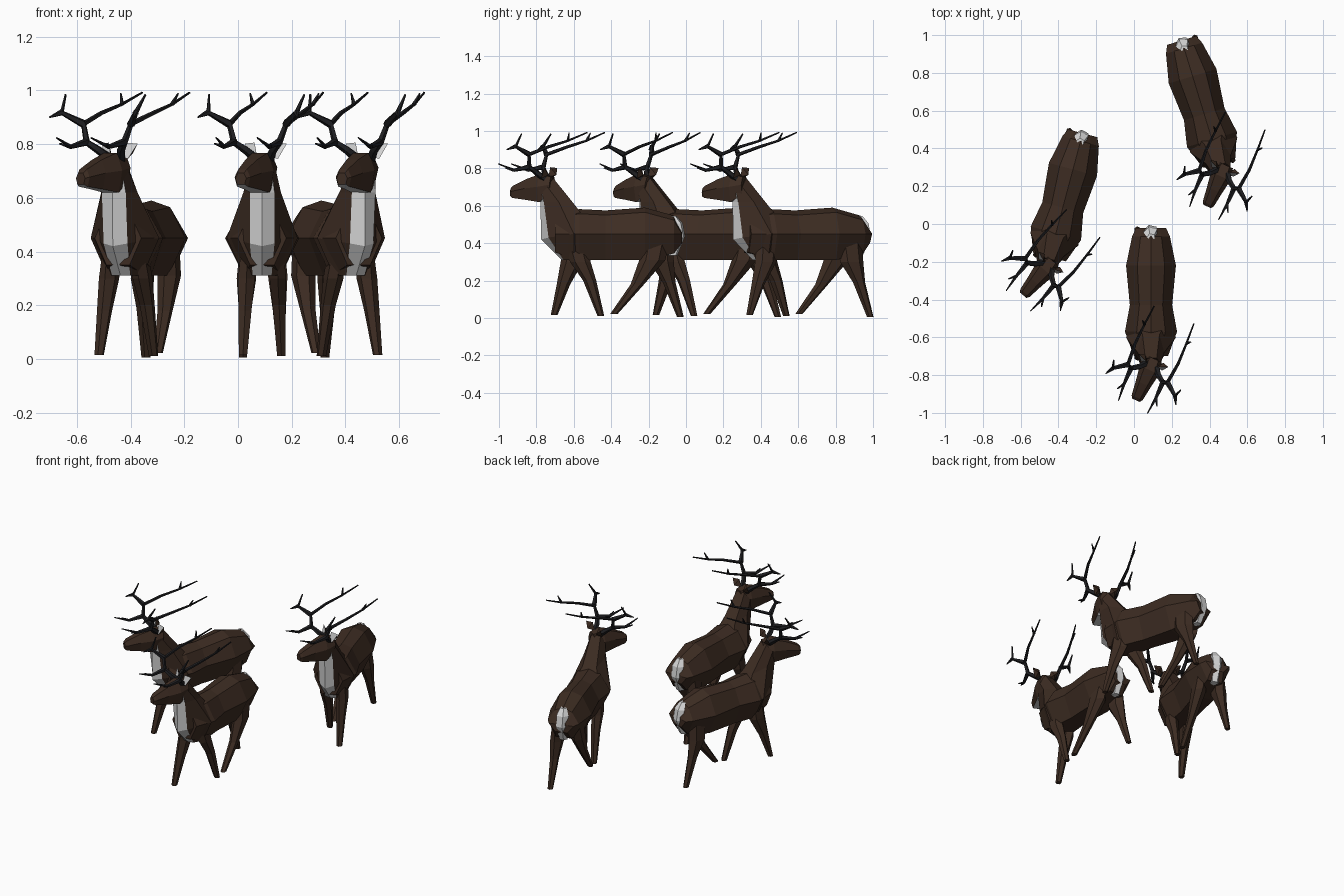
import bpy, bmesh
from math import radians, cos, sin, pi
from mathutils import Vector, Matrix

cube = bpy.data.objects.get("Cube")
if cube:
    bpy.data.objects.remove(cube, do_unlink=True)


def material(name, rgb):
    m = bpy.data.materials.new(name)
    m.use_nodes = True
    m.diffuse_color = (*rgb, 1)
    m.node_tree.nodes["Principled BSDF"].inputs["Base Color"].default_value = (*rgb, 1)
    return m


BROWN = material("brown_fur", (0.046, 0.025, 0.016))
WHITE = material("pale_fur", (0.67, 0.67, 0.67))
DARK = material("dark_antler", (0.013, 0.013, 0.015))


def finish(name, bm, mats, matrix):
    bmesh.ops.recalc_face_normals(bm, faces=bm.faces)
    me = bpy.data.meshes.new(name)
    bm.to_mesh(me)
    bm.free()
    for m in mats:
        me.materials.append(m)
    ob = bpy.data.objects.new(name, me)
    bpy.context.collection.objects.link(ob)
    ob.matrix_world = matrix
    return ob


def loft(bm, rings, pale=()):
    """Skin closed rings; segments listed in pale take the second material."""
    rows = [[bm.verts.new(p) for p in r] for r in rings]
    n = len(rows[0])
    for a, b in zip(rows, rows[1:]):
        for j in range(n):
            k = (j + 1) % n
            f = bm.faces.new((a[j], a[k], b[k], b[j]))
            f.material_index = int(j in pale)
    bm.faces.new(rows[0])
    bm.faces.new(rows[-1])


def both_sides(half):
    """Close a half section (x >= 0) with its mirror image."""
    return half + [(-x, y, z) for x, y, z in reversed(half) if x > 0]


def ellipse(x, y, z, rx, ry, n=6):
    return [(x + rx * cos(2 * pi * i / n + pi / n),
             y + ry * sin(2 * pi * i / n + pi / n), z) for i in range(n)]


def tube(bm, path, r0, r1, sides=5):
    """Tapered branch along a path."""
    pts = [Vector(p) for p in path]
    last = len(pts) - 1
    rings, q, old = [], None, None
    for i, p in enumerate(pts):
        d = (pts[min(i + 1, last)] - pts[max(i - 1, 0)]).normalized()
        q = d.to_track_quat('Z', 'Y') if q is None else old.rotation_difference(d) @ q
        old = d
        r = r0 + (r1 - r0) * i / last
        rings.append([p + q @ Vector(c) for c in ellipse(0, 0, 0, r, r, sides)])
    loft(bm, rings)


# y, top, bottom, half width
BODY = [(-.70, .56, .35, .09), (-.57, .582, .31, .138), (-.43, .575, .31, .112),
        (-.22, .59, .31, .132), (-.065, .548, .345, .10), (-.022, .475, .40, .08)]
HEAD = [(-.195, .692, .65, .022), (-.18, .706, .642, .032), (-.10, .742, .632, .043),
        (-.02, .768, .62, .056), (.045, .755, .66, .042)]
# front, pale edge, side and back points, from the chest up
NECK = [[(0, -.665, .31), (.035, -.655, .31), (.068, -.60, .31), (.05, -.54, .31)],
        [(0, -.775, .42), (.046, -.735, .43), (.132, -.60, .45), (.09, -.50, .48)],
        [(0, -.778, .62), (.046, -.76, .62), (.070, -.68, .62), (.045, -.585, .592)],
        [(0, -.78, .66), (.04, -.77, .67), (.052, -.74, .70), (.03, -.71, .748)]]
# y, z, half width, half depth
FORELEG_FORWARD = [(-.60, .39, .03, .06), (-.61, .30, .036, .06),
                   (-.655, .18, .028, .036), (-.705, .015, .018, .018)]
FORELEG_BACK = [(-.59, .39, .03, .06), (-.565, .30, .036, .055),
                (-.515, .20, .028, .035), (-.455, .01, .018, .018)]
HINDLEG_FORWARD = [(-.16, .41, .035, .07), (-.18, .31, .042, .07),
                   (-.26, .18, .028, .036), (-.385, .022, .017, .02)]
HINDLEG_BACK = [(-.14, .41, .035, .07), (-.13, .30, .042, .065),
                (-.09, .19, .028, .034), (-.03, .005, .017, .018)]


def antler(s, name, matrix):
    bm = bmesh.new()
    side = lambda pts: [(s * x, y, z) for x, y, z in pts]
    fork, brow, tine = (.18, -.09, .918), (.092, -.14, .79), (.122, .19, .948)
    low, mid = (.092, -.05, .808), (.115, -.04, .875)
    # main beam sweeping back
    tube(bm, side([(.026, .01, .745), (.055, -.025, .778), low, mid,
                   (.126, .075, .915), tine, (.115, .30, .992)]), .018, .004)
    # brow tine, outer branch and their forked tips
    tube(bm, side([low, brow, (.084, -.234, .824)]), .015, .003)
    tube(bm, side([brow, (.115, -.18, .802)]), .009, .003)
    tube(bm, side([mid, fork, (.194, -.05, .985)]), .016, .004)
    tube(bm, side([fork, (.204, -.132, .90)]), .012, .003)
    tube(bm, side([tine, (.14, .205, .99)]), .009, .003)
    finish(name, bm, [DARK], matrix)


def ear(s, name, matrix):
    bm = bmesh.new()
    pts = [(.025, .01, .755), (.062, .005, .745), (.085, .035, .802), (.038, .015, .806),
           (.052, .045, .765)]
    v = [bm.verts.new((s * x, y, z)) for x, y, z in pts]
    bm.faces.new(v[:4]).material_index = 1
    for i in range(4):
        bm.faces.new((v[i], v[(i + 1) % 4], v[4]))
    finish(name, bm, [BROWN, WHITE], matrix)


def leg(s, rows, name, matrix):
    bm = bmesh.new()
    loft(bm, [ellipse(s * (.072 - .045 * z), y, z, rx, ry) for y, z, rx, ry in rows])
    finish(name, bm, [BROWN], matrix)


def stag(tag, x, y, yaw, head_yaw, lead):
    """lead is the side (+1 left, -1 right) whose foreleg steps forward."""
    base = (Matrix.Translation((x, y, 0)) @ Matrix.Rotation(radians(yaw), 4, 'Z')
            @ Matrix.Translation((0, .39, 0)))
    head_m = (base @ Matrix.Translation((0, -.755, 0))
              @ Matrix.Rotation(radians(head_yaw - yaw), 4, 'Z'))

    # body and neck
    bm = bmesh.new()
    loft(bm, [both_sides([(0, py, t), (w * .55, py, t - .025), (w, py, .45), (w * .5, py, b)])
              for py, t, b, w in BODY])
    finish(tag + "_body", bm, [BROWN], base)
    bm = bmesh.new()
    loft(bm, [both_sides(r) for r in NECK], pale=(0, 6))
    finish(tag + "_neck", bm, [BROWN, WHITE], base)

    # pale rump patch with a raised tail
    bm = bmesh.new()
    loft(bm, [ellipse(0, py, z, rx, ry, 5) for py, z, rx, ry in
              [(-.068, .546, .022, .018), (-.045, .505, .04, .03),
               (-.03, .437, .036, .026), (-.07, .335, .026, .025)]])
    finish(tag + "_rump_patch", bm, [WHITE], base)

    # head with pale jaw
    bm = bmesh.new()
    loft(bm, [both_sides([(w * .55, py, t), (w, py, t * .55 + b * .45), (w * .7, py, b)])
              for py, t, b, w in HEAD], pale=(2,))
    finish(tag + "_head", bm, [BROWN, WHITE], head_m)

    for s, word in ((1, "left"), (-1, "right")):
        antler(s, f"{tag}_{word}_antler", head_m)
        ear(s, f"{tag}_{word}_ear", head_m)
        ahead = s == lead
        leg(s, FORELEG_FORWARD if ahead else FORELEG_BACK, f"{tag}_{word}_foreleg", base)
        leg(s, HINDLEG_BACK if ahead else HINDLEG_FORWARD, f"{tag}_{word}_hindleg", base)


stag("right_stag", -.367, .125, -15, -40, -1)
stag("front_stag", .09, -.39, 0, -24, -1)
stag("left_stag", .36, .62, 17, -24, 1)
